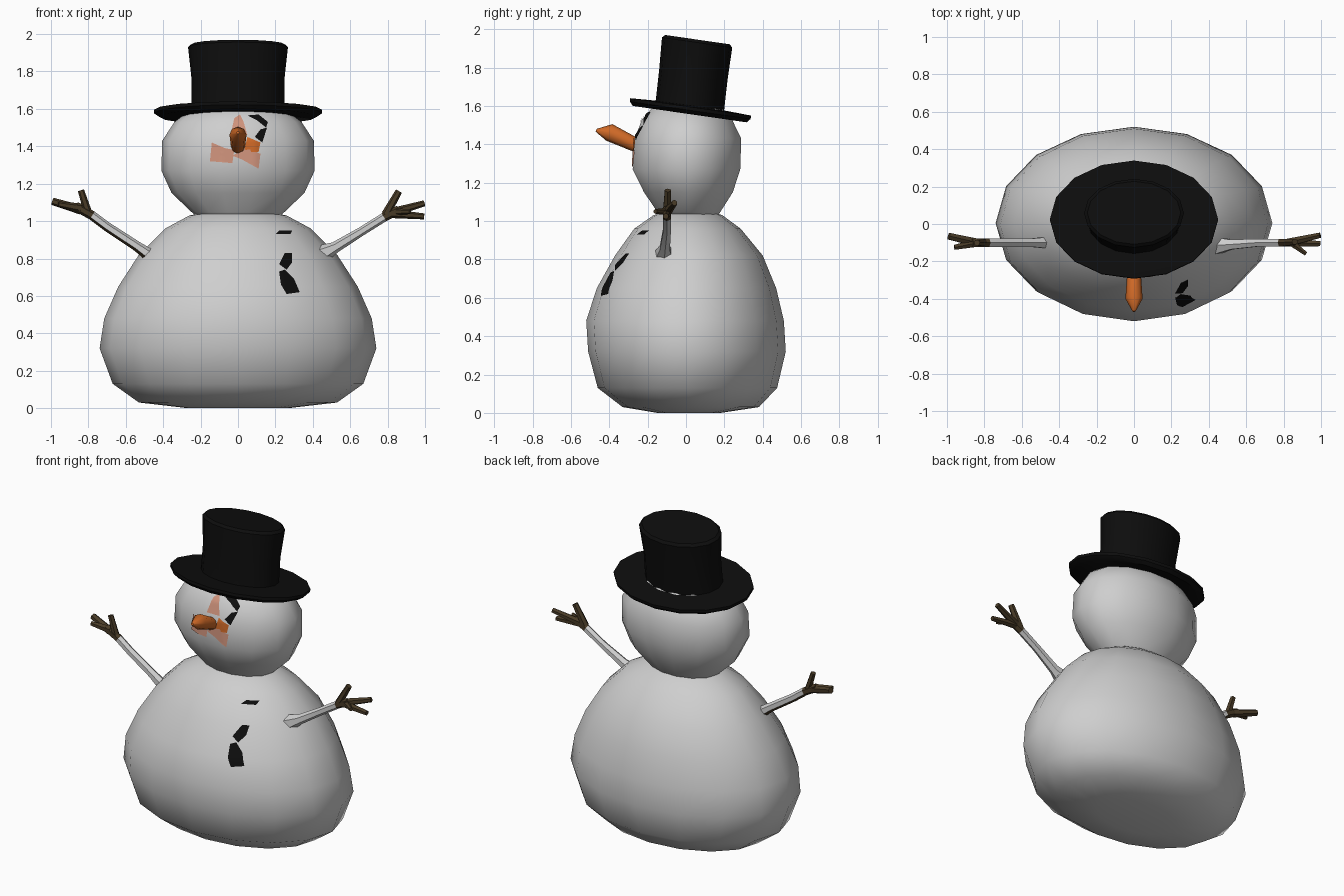
import bpy, bmesh, math
from mathutils import Vector, Matrix
from mathutils.bvhtree import BVHTree

if "Cube" in bpy.data.objects:
    bpy.data.objects.remove(bpy.data.objects["Cube"])


def material(name, rgb):
    m = bpy.data.materials.new(name)
    m.diffuse_color = (*rgb, 1)
    m.use_nodes = True
    m.node_tree.nodes["Principled BSDF"].inputs["Base Color"].default_value = m.diffuse_color
    return m


SNOW = material("snow white", (0.62, 0.62, 0.62))
BLACK = material("coal black", (0.004, 0.004, 0.004))
ORANGE = material("carrot orange", (0.62, 0.14, 0.02))
PALE = material("pale orange", (0.62, 0.29, 0.20))
BROWN = material("twig brown", (0.065, 0.043, 0.02))


def finish(name, bm, mats, angle=40):
    bmesh.ops.recalc_face_normals(bm, faces=bm.faces)
    me = bpy.data.meshes.new(name)
    bm.to_mesh(me)
    bm.free()
    for m in mats:
        me.materials.append(m)
    ob = bpy.data.objects.new(name, me)
    bpy.context.collection.objects.link(ob)
    bpy.ops.object.select_all(action='DESELECT')
    bpy.context.view_layer.objects.active = ob
    ob.select_set(True)
    bpy.ops.object.shade_smooth_by_angle(angle=math.radians(angle))
    return ob


def skin(bm, loops):
    """Bridge rings of points and cap both ends."""
    rings = [[bm.verts.new(p) for p in loop] for loop in loops]
    n = len(rings[0])
    for a, b in zip(rings, rings[1:]):
        for i in range(n):
            j = (i + 1) % n
            bm.faces.new((a[i], a[j], b[j], b[i]))
    bm.faces.new(rings[0])
    bm.faces.new(rings[-1])


def loft(name, profile, n, mat, matrix=Matrix(), angle=40):
    """Oval rings from (z, half width, back-most y, front-most y)."""
    loops = []
    for z, rx, front, back in profile:
        c, ry = (front + back) / 2, (back - front) / 2
        loops.append([matrix @ Vector((rx * math.cos(t), c + ry * math.sin(t), z))
                      for t in (2 * math.pi * i / n for i in range(n))])
    bm = bmesh.new()
    skin(bm, loops)
    return finish(name, bm, [mat], angle)


def tube(bm, path, n=6):
    """Tapered stick through (x, y, z, radius) points."""
    pts = [Vector(p[:3]) for p in path]
    d = (pts[-1] - pts[0]).normalized()
    u = d.cross(Vector((0, 1, 0)) if abs(d.y) < 0.7 else Vector((1, 0, 0))).normalized()
    v = d.cross(u)
    skin(bm, [[p + q[3] * (u * math.cos(2 * math.pi * i / n) + v * math.sin(2 * math.pi * i / n))
               for i in range(n)] for p, q in zip(pts, path)])


def patch(name, target, outline, mat):
    """Thin plate pressed onto the front of a part, outline in (x, z)."""
    me = target.data
    tree = BVHTree.FromPolygons([v.co for v in me.vertices],
                                [list(p.vertices) for p in me.polygons])
    bm = bmesh.new()
    f = bm.faces.new([bm.verts.new((x, -2, z)) for x, z in outline])
    bmesh.ops.poke(bm, faces=[f])
    bmesh.ops.subdivide_edges(bm, edges=bm.edges[:], cuts=3, use_grid_fill=True)
    for v in bm.verts:
        hit = tree.ray_cast(v.co, Vector((0, 1, 0)))
        if hit[0] is not None:
            v.co = hit[0] + Vector((0, -0.006, 0))
    ob = finish(name, bm, [mat])
    if sum(p.normal.y * p.area for p in ob.data.polygons) > 0:
        ob.data.flip_normals()
    return ob


# Snow body and head
body = loft("body", [
    (0.0, 0.27, -0.15, 0.18), (0.03, 0.53, -0.33, 0.38), (0.13, 0.67, -0.46, 0.475),
    (0.32, 0.74, -0.51, 0.52), (0.48, 0.715, -0.52, 0.51), (0.65, 0.64, -0.465, 0.47),
    (0.82, 0.53, -0.37, 0.40), (0.96, 0.39, -0.27, 0.285), (1.03, 0.26, -0.17, 0.19),
    (1.06, 0.12, -0.08, 0.1)], 16, SNOW, angle=60)
head = loft("head", [
    (1.0, 0.19, -0.12, 0.15), (1.05, 0.25, -0.155, 0.185), (1.15, 0.355, -0.225, 0.25),
    (1.27, 0.41, -0.285, 0.29), (1.43, 0.405, -0.275, 0.295), (1.53, 0.34, -0.235, 0.245),
    (1.59, 0.26, -0.18, 0.19), (1.63, 0.14, -0.08, 0.1)], 14, SNOW, angle=60)

# Top hat, tipped back
tilt = Matrix.Translation((0, 0.022, 1.577)) @ Matrix.Rotation(math.radians(-8.2), 4, 'X')
loft("hat_brim", [
    (-0.02, 0.42, -0.30, 0.30), (0.0, 0.45, -0.318, 0.318),
    (0.018, 0.45, -0.318, 0.318), (0.024, 0.25, -0.19, 0.19)], 16, BLACK, tilt)
loft("hat_crown", [
    (0.015, 0.25, -0.185, 0.175), (0.18, 0.248, -0.19, 0.17),
    (0.355, 0.267, -0.20, 0.17), (0.37, 0.25, -0.185, 0.155)], 16, BLACK, tilt)

# Carrot nose
bm = bmesh.new()
tube(bm, [(0, -0.22, 1.38, 0.036), (0, -0.28, 1.405, 0.038),
          (0, -0.40, 1.462, 0.046), (0, -0.468, 1.473, 0.008)], 8)
finish("nose", bm, [ORANGE], 50)

# Orange smudges around the nose
patch("cheek_smudge", head, [(-0.15, 1.32), (-0.03, 1.31), (-0.02, 1.38), (-0.07, 1.39), (-0.14, 1.42)], PALE)
patch("mouth_smudge", head, [(-0.03, 1.35), (0.02, 1.33), (0.11, 1.28), (0.12, 1.36), (0.05, 1.39)], PALE)
patch("nose_bridge_smudge", head, [(-0.04, 1.46), (0.05, 1.46), (0.03, 1.53), (0.01, 1.57), (-0.02, 1.55)], PALE)
patch("nose_side", head, [(0.03, 1.37), (0.11, 1.37), (0.12, 1.42), (0.05, 1.45)], ORANGE)

# Coal eye and brow
patch("brow", head, [(0.05, 1.565), (0.10, 1.54), (0.15, 1.50), (0.16, 1.53), (0.11, 1.57)], BLACK)
patch("eye", head, [(0.09, 1.45), (0.13, 1.42), (0.155, 1.50), (0.12, 1.49)], BLACK)

# Coal buttons
patch("button_top", body, [(0.20, 0.93), (0.28, 0.93), (0.29, 0.95), (0.22, 0.95)], BLACK)
patch("button_middle", body, [(0.22, 0.77), (0.26, 0.74), (0.29, 0.78), (0.29, 0.83), (0.25, 0.83)], BLACK)
patch("button_bottom", body, [(0.26, 0.61), (0.33, 0.62), (0.30, 0.69), (0.25, 0.74), (0.22, 0.73), (0.23, 0.66)], BLACK)

# Twig arms: snowy shaft with bare forked ends
arms = {
    "left_arm": [
        [(-0.42, -0.10, 0.78, 0.04), (-0.54, -0.10, 0.865, 0.027), (-0.70, -0.10, 0.97, 0.025),
         (-0.78, -0.10, 1.03, 0.025), (-0.87, -0.10, 1.08, 0.025)],
        [(-0.84, -0.10, 1.06, 0.025), (-0.99, -0.065, 1.105, 0.02)],
        [(-0.84, -0.10, 1.07, 0.025), (-0.96, -0.125, 1.09, 0.015)],
        [(-0.80, -0.10, 1.04, 0.022), (-0.84, -0.10, 1.165, 0.017)]],
    "right_arm": [
        [(0.38, -0.12, 0.79, 0.07), (0.52, -0.11, 0.86, 0.03), (0.66, -0.10, 0.945, 0.024),
         (0.78, -0.10, 1.02, 0.024), (0.86, -0.10, 1.06, 0.024)],
        [(0.79, -0.10, 1.035, 0.024), (0.86, -0.095, 1.16, 0.018)],
        [(0.82, -0.10, 1.045, 0.024), (0.995, -0.06, 1.095, 0.016)],
        [(0.82, -0.10, 1.04, 0.024), (0.995, -0.105, 1.025, 0.016)],
        [(0.84, -0.10, 1.05, 0.02), (0.92, -0.16, 1.05, 0.012)]],
}
for name, sticks in arms.items():
    bm = bmesh.new()
    for s in sticks:
        tube(bm, s)
    ob = finish(name, bm, [SNOW, BROWN])
    for p in ob.data.polygons:
        underside = name == "left_arm" and p.normal.z < -0.3
        p.material_index = 1 if abs(p.center.x) > 0.775 or underside else 0
